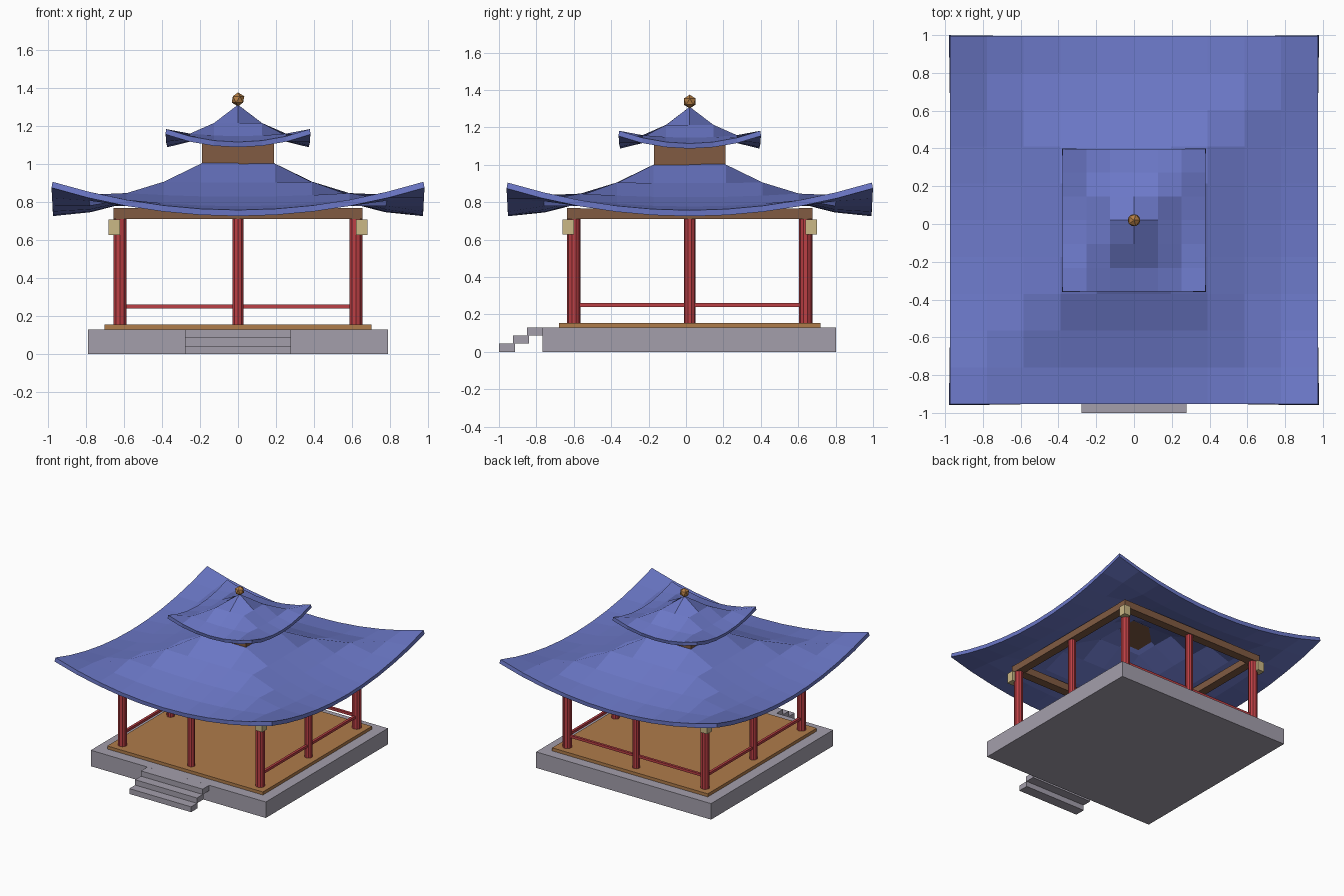
import bpy, bmesh, math
from mathutils import Matrix, Vector

if "Cube" in bpy.data.objects:
    bpy.data.objects.remove(bpy.data.objects["Cube"])

CY = 0.02  # the pavilion sits slightly back; the steps fill the front


def material(name, rgb):
    m = bpy.data.materials.new(name)
    m.diffuse_color = (*rgb, 1)
    m.use_nodes = True
    m.node_tree.nodes["Principled BSDF"].inputs["Base Color"].default_value = m.diffuse_color
    return m


BLUE = material("blue_tile", (0.15, 0.19, 0.58))
RED = material("red_paint", (0.50, 0.05, 0.058))
BROWN = material("brown_timber", (0.22, 0.105, 0.055))
WOOD = material("floor_wood", (0.43, 0.20, 0.07))
STONE = material("grey_stone", (0.37, 0.345, 0.41))
CREAM = material("cream_bracket", (0.60, 0.48, 0.24))
GOLD = material("gold", (0.46, 0.21, 0.06))


def finish(name, bm, mat):
    mesh = bpy.data.meshes.new(name)
    bm.to_mesh(mesh)
    bm.free()
    mesh.materials.append(mat)
    ob = bpy.data.objects.new(name, mesh)
    bpy.context.collection.objects.link(ob)
    return ob


def box(name, x, y, z, mat):
    """Box from (min, max) pairs on each axis."""
    bm = bmesh.new()
    c = Vector([sum(p) / 2 for p in (x, y, z)])
    s = [p[1] - p[0] for p in (x, y, z)]
    bmesh.ops.create_cube(bm, size=1, matrix=Matrix.Translation(c) @ Matrix.Diagonal((*s, 1)))
    return finish(name, bm, mat)


def column(name, x, y, r, z0, z1):
    bm = bmesh.new()
    bmesh.ops.create_cone(bm, cap_ends=True, segments=10, radius1=r, radius2=r, depth=z1 - z0,
                          matrix=Matrix.Translation((x, y, (z0 + z1) / 2)))
    return finish(name, bm, RED)


def roof(name, n, half, eave, rise, power, lift, thick):
    """Square grid swept up to a peak, with raised corners."""
    bm = bmesh.new()
    bmesh.ops.create_grid(bm, x_segments=n, y_segments=n, size=half)
    for v in bm.verts:
        u, w = abs(v.co.x) / half, abs(v.co.y) / half
        t = min(1.0, max(u, w))
        v.co.z = eave + rise * (1 - t) ** power + lift * (u * w) ** 2
        v.co.y += CY
    ob = finish(name, bm, BLUE)
    mod = ob.modifiers.new("thickness", "SOLIDIFY")
    mod.thickness = thick
    mod.offset = -1
    return ob


# Stone base, floor and floating front steps
box("stone_base", (-0.787, 0.787), (CY - 0.787, CY + 0.782), (0, 0.13), STONE)
box("wood_floor", (-0.70, 0.70), (CY - 0.70, CY + 0.70), (0.13, 0.155), WOOD)
for i in range(3):
    y = -1.0 + 0.075 * i
    box(f"step_{i + 1}", (-0.278, 0.278), (y, y + 0.085), (i * 0.0433, (i + 1) * 0.0433), STONE)

# Columns, brackets, beams and rails
P = 0.62
for i in (-1, 0, 1):
    for j in (-1, 0, 1):
        if i or j:
            corner = bool(i and j)
            column("corner_column" if corner else "middle_column", i * P, CY + j * P,
                   0.035 if corner else 0.03, 0.15, 0.73)
            if corner:
                bx, by = i * 0.65, CY + j * 0.65
                box("corner_bracket", (bx - 0.03, bx + 0.03), (by - 0.03, by + 0.03),
                    (0.627, 0.707), CREAM)
for s in (-1, 1):
    c = s * P
    box("cross_beam", (-0.655, 0.655), (CY + c - 0.035, CY + c + 0.035), (0.71, 0.768), BROWN)
    box("side_beam", (c - 0.034, c + 0.034), (CY - 0.585, CY + 0.585), (0.711, 0.767), BROWN)
    box("side_rail", (c - 0.01, c + 0.01), (CY - P, CY + P), (0.24, 0.26), RED)
box("back_rail", (-P, P), (CY + P - 0.01, CY + P + 0.01), (0.24, 0.26), RED)

# Two roofs with the lantern storey between, and the finial
roof("lower_roof", 10, 0.974, 0.757, 0.363, 1.8, 0.148, 0.032)
box("upper_storey", (-0.19, 0.19), (CY - 0.19, CY + 0.19), (0.99, 1.13), BROWN)
roof("upper_roof", 6, 0.378, 1.114, 0.196, 1.68, 0.068, 0.028)
bm = bmesh.new()
bmesh.ops.create_icosphere(bm, subdivisions=1, radius=0.037,
                           matrix=Matrix.Translation((0, CY, 1.338)))
finish("finial", bm, GOLD)
